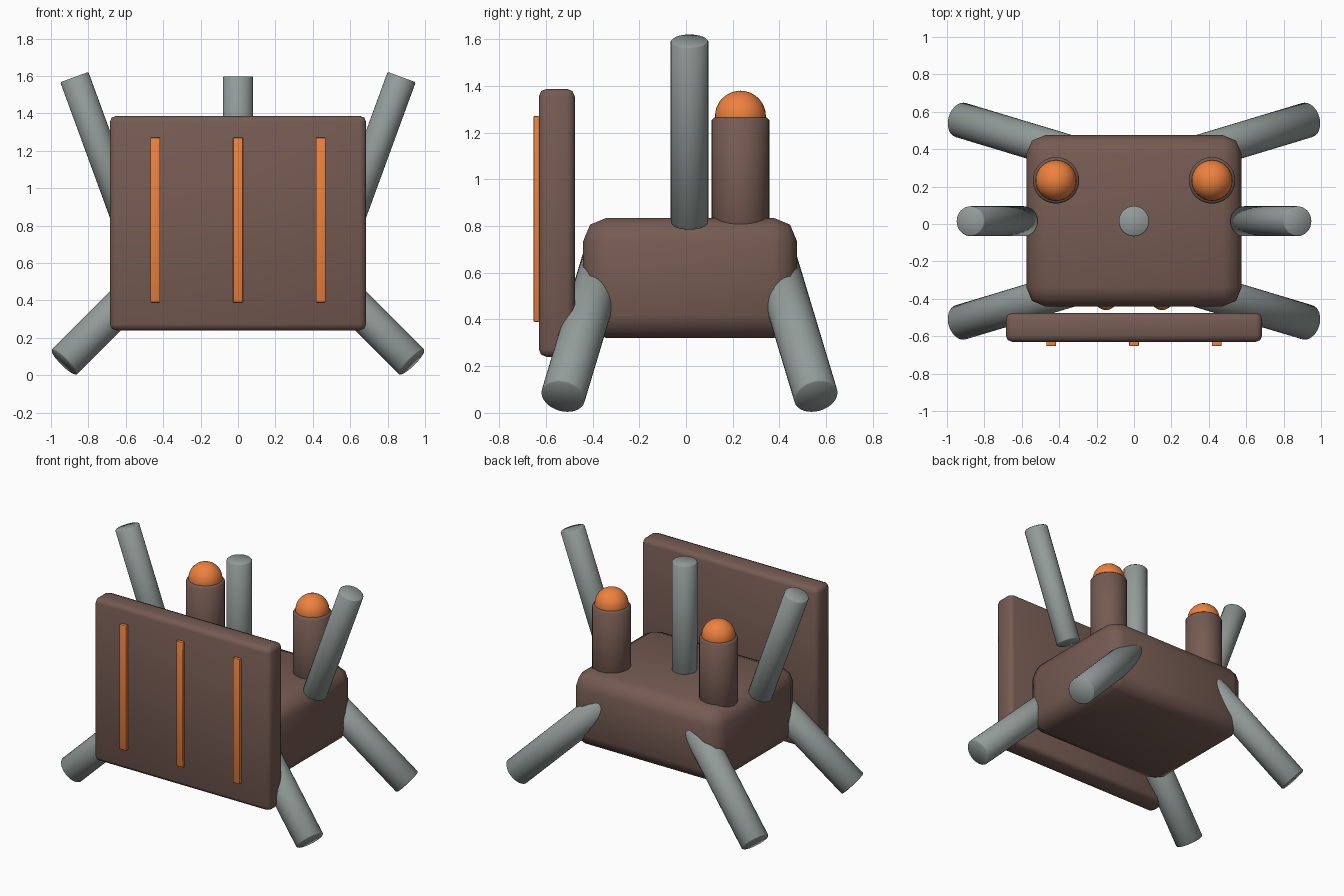
import bpy, math
from mathutils import Vector

if "Cube" in bpy.data.objects:
    bpy.data.objects.remove(bpy.data.objects["Cube"])


def material(name, rgb):
    m = bpy.data.materials.new(name)
    m.diffuse_color = (*rgb, 1)
    m.use_nodes = True
    m.node_tree.nodes["Principled BSDF"].inputs["Base Color"].default_value = m.diffuse_color
    return m


BROWN = material("brown", (0.18, 0.105, 0.085))
ORANGE = material("orange", (0.85, 0.22, 0.05))
GREY = material("grey", (0.29, 0.33, 0.32))


def finish(name, mat, bevel=0, segments=2):
    ob = bpy.context.object
    ob.name = name
    ob.data.materials.append(mat)
    if bevel:
        mod = ob.modifiers.new("bevel", 'BEVEL')
        mod.width, mod.segments = bevel, segments
        mod.limit_method = 'ANGLE'
        mod.angle_limit = math.radians(40)
        bpy.ops.object.modifier_apply(modifier=mod.name)
    bpy.ops.object.shade_smooth_by_angle(angle=math.radians(50))
    return ob


def box(name, lo, hi, mat, bevel):
    lo, hi = Vector(lo), Vector(hi)
    bpy.ops.mesh.primitive_cube_add(size=1, location=(lo + hi) / 2)
    bpy.context.object.scale = hi - lo
    bpy.ops.object.transform_apply(location=False, rotation=False, scale=True)
    return finish(name, mat, bevel)


def rod(name, a, b, r, mat, bevel=0.006):
    a, b = Vector(a), Vector(b)
    bpy.ops.mesh.primitive_cylinder_add(
        vertices=32, radius=r, depth=(b - a).length, location=(a + b) / 2,
        rotation=(b - a).to_track_quat('Z', 'Y').to_euler())
    return finish(name, mat, bevel, 1)


def ball(name, loc, r):
    bpy.ops.mesh.primitive_uv_sphere_add(segments=32, ring_count=16, radius=r, location=loc)
    return finish(name, ORANGE)


CY = 0.015  # middle of the body in y

# Body, front shield and its stripes
box("body", (-0.575, -0.44, 0.32), (0.575, 0.475, 0.835), BROWN, 0.1)
box("shield", (-0.685, -0.63, 0.24), (0.685, -0.476, 1.387), BROWN, 0.033)
for x in (-0.442, 0, 0.442):
    box("shield_stripe", (x - 0.026, -0.652, 0.39), (x + 0.026, -0.629, 1.27), ORANGE, 0.003)

# Central mast
rod("mast", (0, CY, 0.75), (0, CY, 1.597), 0.081, GREY)

for s in (-1, 1):
    # Raised arms
    rod("arm", (s * 0.588, CY, 0.81), (s * 0.875, CY, 1.594), 0.08, GREY)
    # Towers with domed lamps
    rod("tower", (s * 0.417, 0.233, 0.7), (s * 0.417, 0.233, 1.265), 0.124, BROWN, 0.012)
    ball("lamp", (s * 0.417, 0.233, 1.27), 0.109)
    # Small eyes on the body front, behind the shield
    ball("eye", (s * 0.15, -0.4, 0.55), 0.06)
    # Splayed legs
    for t in (-1, 1):
        rod("leg", (s * 0.34, CY + t * 0.364, 0.66), (s * 0.931, CY + t * 0.542, 0.069),
            0.095, GREY)
